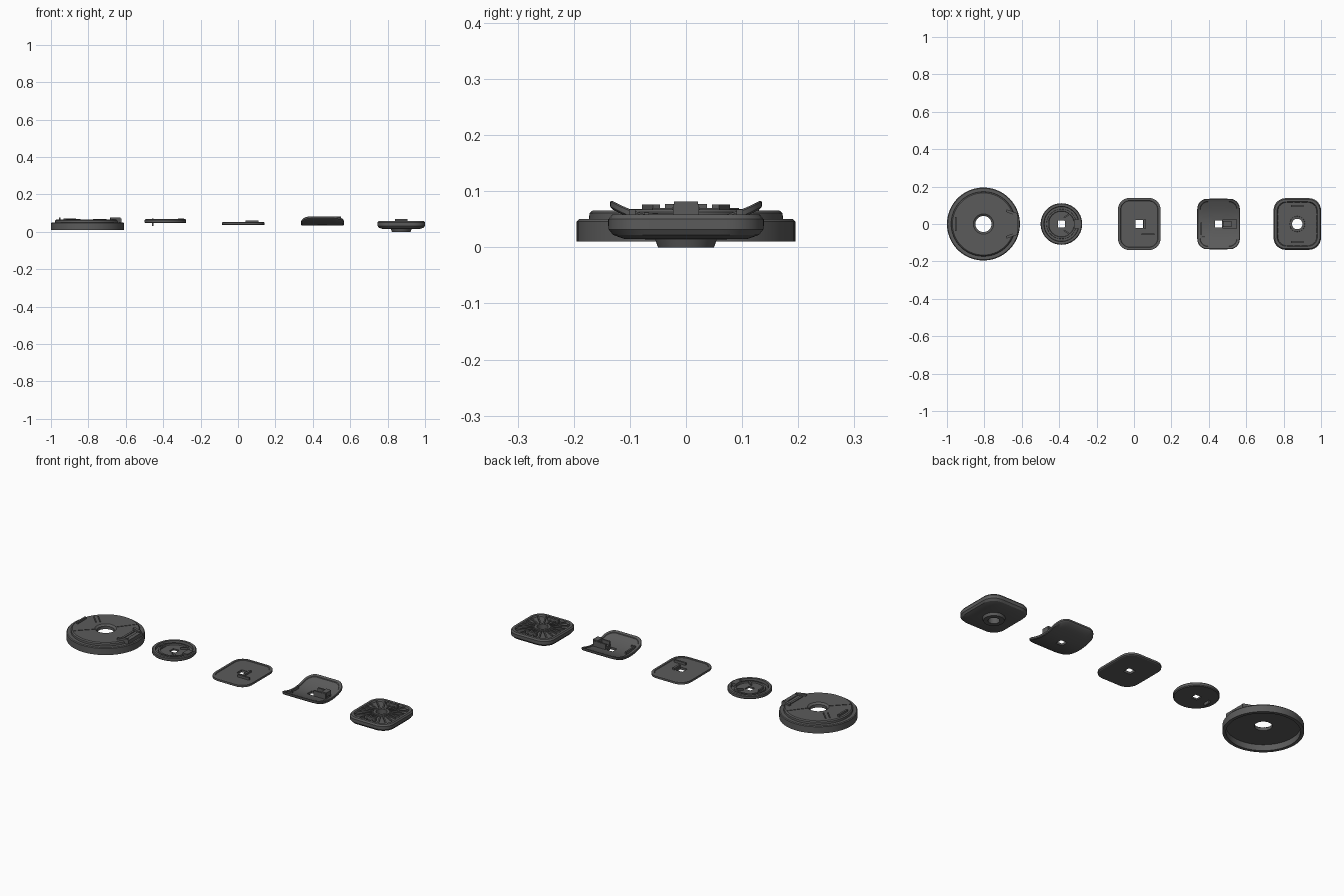
import bpy, bmesh, math
from mathutils import Matrix

grey = bpy.data.materials.new("dark grey")
grey.diffuse_color = (0.105, 0.105, 0.105, 1)
N = 72


def finish(bm, name, angle=30):
    bmesh.ops.recalc_face_normals(bm, faces=bm.faces)
    me = bpy.data.meshes.new(name)
    bm.to_mesh(me)
    bm.free()
    me.materials.append(grey)
    ob = bpy.data.objects.new(name, me)
    bpy.context.collection.objects.link(ob)
    bpy.ops.object.select_all(action='DESELECT')
    ob.select_set(True)
    bpy.context.view_layer.objects.active = ob
    bpy.ops.object.shade_smooth_by_angle(angle=math.radians(angle))
    return ob


def reach(hx, hy, r, t):
    """Distance from the centre to a rounded rectangle's edge at angle t."""
    c, s = abs(math.cos(t)), abs(math.sin(t))
    lo, hi = 0, hx + hy
    for _ in range(30):
        m = (lo + hi) / 2
        qx, qy = m * c - hx + r, m * s - hy + r
        d = math.hypot(max(qx, 0), max(qy, 0)) + min(max(qx, qy), 0) - r
        lo, hi = (m, hi) if d < 0 else (lo, m)
    return lo


def ringed(name, cx, loops, bend=0, split=1):
    """Closed body through loops of (half x, half y, corner radius, z)."""
    bm = bmesh.new()
    angles = [2 * math.pi * i / N for i in range(N)]
    rings = [[(reach(hx, hy, r, a), z) for a in angles] for hx, hy, r, z in loops]
    rows = []
    for k, ring in enumerate(rings):
        nxt = rings[(k + 1) % len(rings)]
        for j in range(split):
            f = j / split
            row = []
            for a, p, q in zip(angles, ring, nxt):
                d, z = p[0] + (q[0] - p[0]) * f, p[1] + (q[1] - p[1]) * f
                x, y = d * math.cos(a), d * math.sin(a)
                row.append(bm.verts.new((cx + x, y, z + bend * y * y)))
            rows.append(row)
    for k, row in enumerate(rows):
        nxt = rows[(k + 1) % len(rows)]
        for i in range(N):
            j = (i + 1) % N
            bm.faces.new((row[i], row[j], nxt[j], nxt[i]))
    return finish(bm, name)


def turned(name, cx, profile):
    return ringed(name, cx, [(r, r, r, z) for r, z in profile])


def box(name, x, y, z0, z1, sx, sy, turn=0):
    bm = bmesh.new()
    m = (Matrix.Translation((x, y, (z0 + z1) / 2)) @ Matrix.Rotation(math.radians(turn), 4, 'Z')
         @ Matrix.Diagonal((sx, sy, z1 - z0, 1)))
    bmesh.ops.create_cube(bm, size=1, matrix=m)
    return finish(bm, name)


# Large hollow cover disc
X = -0.805
turned("cover_disc", X, [
    (0.195, 0.01), (0.195, 0.046), (0.191, 0.05), (0.173, 0.05), (0.172, 0.061),
    (0.166, 0.066), (0.054, 0.066), (0.043, 0.058), (0.043, 0.042), (0.178, 0.042), (0.178, 0.01)])
box("cover_pin", X - 0.148, 0.0, 0.06, 0.077, 0.01, 0.075)
for d in (-0.011, 0.011):
    box("cover_guide", X - 0.095 + d * 0.7, 0.062 + d * 0.7, 0.062, 0.07, 0.065, 0.006, -45)
for a in (52, 225):
    c, s = math.cos(math.radians(a)), math.sin(math.radians(a))
    box("cover_seam", X + 0.108 * c, 0.108 * s, 0.062, 0.068, 0.11, 0.004, a)
# Latch on the cover edge
box("latch_bar", X + 0.17, 0, 0.048, 0.07, 0.022, 0.12)
box("latch_inner_bar", X + 0.135, 0, 0.06, 0.07, 0.012, 0.1)
for s in (-1, 1):
    box("latch_arm", X + 0.148, s * 0.062, 0.05, 0.076, 0.055, 0.014, -s * 20)

# Small rimmed disc with a square hole
X = -0.388
sq = 0.018
ringed("small_disc", X, [(r, r, r, z) for r, z in (
    (0.107, 0.046), (0.111, 0.05), (0.111, 0.063), (0.107, 0.067), (0.094, 0.067), (0.092, 0.054),
    (0.08, 0.054), (0.079, 0.062), (0.07, 0.062), (0.068, 0.055))]
    + [(sq, sq, 0.001, 0.055), (sq, sq, 0.001, 0.046)])
box("small_disc_pin", X - 0.067, 0, 0.03, 0.072, 0.009, 0.035)
box("small_disc_tab", X + 0.083, 0, 0.052, 0.071, 0.032, 0.05)
for s in (-1, 1):
    box("small_disc_stop", X + 0.03, s * 0.045, 0.054, 0.064, 0.04, 0.008, s * 35)

# Flat rounded plate
X = 0.028
sq = 0.021
ringed("flat_plate", X, [
    (0.109, 0.134, 0.056, 0.035), (0.114, 0.139, 0.061, 0.038), (0.114, 0.139, 0.061, 0.049),
    (0.111, 0.136, 0.058, 0.051), (0.1, 0.125, 0.048, 0.051), (0.098, 0.123, 0.046, 0.048),
    (sq, sq, 0.001, 0.048), (sq, sq, 0.001, 0.035)])
box("plate_rib", X + 0.046, -0.055, 0.046, 0.061, 0.07, 0.01)
box("plate_short_rib", X + 0.03, 0, 0.046, 0.058, 0.012, 0.05)

# Plate with upturned ends
X = 0.452
sq = 0.019
ringed("curved_plate", X, [
    (0.11, 0.131, 0.05, 0.033), (0.114, 0.135, 0.054, 0.036), (0.114, 0.135, 0.054, 0.045),
    (0.111, 0.132, 0.051, 0.048), (0.1, 0.121, 0.044, 0.048), (0.098, 0.119, 0.042, 0.045),
    (sq, sq, 0.001, 0.045), (sq, sq, 0.001, 0.033)], bend=2.0, split=4)
for s in (-1, 1):
    box("hook_side", X + 0.06, s * 0.019, 0.043, 0.076, 0.075, 0.009)
box("hook_bridge", X + 0.085, 0, 0.058, 0.082, 0.03, 0.042)
box("hook_floor", X + 0.06, 0, 0.043, 0.056, 0.07, 0.036)
box("curved_plate_rib", X - 0.092, -0.032, 0.043, 0.06, 0.009, 0.08)
box("curved_plate_rib_foot", X - 0.084, -0.07, 0.045, 0.062, 0.025, 0.009)

# Rounded body with a recessed spoked top and a round foot
X = 0.873
ringed("spoked_body", X, [
    (0.05, 0.05, 0.05, 0.0), (0.055, 0.055, 0.055, 0.014), (0.1, 0.11, 0.05, 0.015),
    (0.12, 0.13, 0.062, 0.022), (0.127, 0.138, 0.065, 0.032), (0.127, 0.138, 0.065, 0.05),
    (0.121, 0.132, 0.06, 0.058), (0.108, 0.119, 0.05, 0.058), (0.104, 0.115, 0.047, 0.049),
    (0.042, 0.042, 0.042, 0.049), (0.04, 0.04, 0.04, 0.058), (0.028, 0.028, 0.028, 0.058),
    (0.028, 0.028, 0.028, 0.0)])
for i in range(20):
    t = 2 * math.pi * (i + 0.5) / 20
    end = reach(0.106, 0.117, 0.048, t)
    mid = (0.038 + end) / 2
    box("spoke", X + mid * math.cos(t), mid * math.sin(t), 0.046, 0.056, end - 0.038, 0.007,
        math.degrees(t))
for s in (-1, 1):
    box("top_key", X, s * 0.096, 0.047, 0.067, 0.065, 0.012)
    box("side_tab", X + s * 0.121, 0, 0.036, 0.05, 0.012, 0.1)
